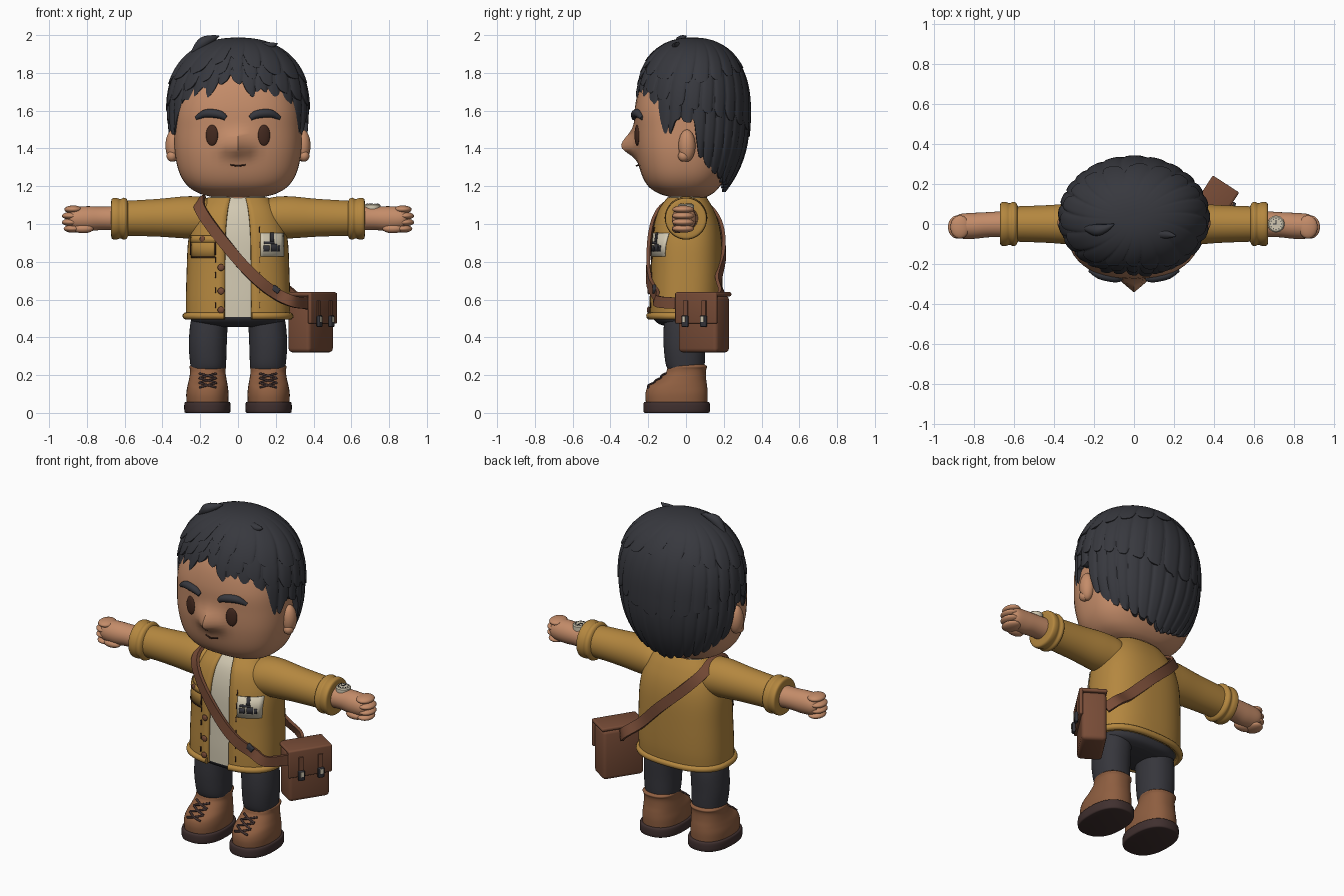
import bpy, bmesh
from math import sin, cos, pi, radians, atan2
from mathutils import Vector, Matrix

if "Cube" in bpy.data.objects:
    bpy.data.objects.remove(bpy.data.objects["Cube"])


def paint(name, code):
    """Material from an sRGB hex code, converted to linear."""
    srgb = [int(code[i:i + 2], 16) / 255 for i in (0, 2, 4)]
    rgba = [((c + 0.055) / 1.055) ** 2.4 for c in srgb] + [1]
    m = bpy.data.materials.new(name)
    m.use_nodes = True
    m.diffuse_color = rgba
    bsdf = m.node_tree.nodes["Principled BSDF"]
    bsdf.inputs["Base Color"].default_value = rgba
    bsdf.inputs["Roughness"].default_value = 0.8
    return m


skin, hair = paint("skin", "C48C69"), paint("hair black", "37383E")
ochre, denim = paint("ochre cloth", "B4873F"), paint("dark denim", "36363C")
tan, leather = paint("boot tan", "8E5E40"), paint("bag leather", "784C37")
rubber, cream = paint("dark rubber", "40302F"), paint("cream cloth", "D2C9B2")
brown = paint("eye brown", "43291F")


def finish(name, bm, mat, mirror=False, solid=None, angle=40):
    bmesh.ops.recalc_face_normals(bm, faces=bm.faces[:])
    me = bpy.data.meshes.new(name)
    bm.to_mesh(me)
    bm.free()
    me.materials.append(mat)
    me.shade_smooth()
    me.set_sharp_from_angle(angle=radians(angle))
    ob = bpy.data.objects.new(name, me)
    bpy.context.collection.objects.link(ob)
    if solid:
        mod = ob.modifiers.new("thickness", "SOLIDIFY")
        mod.thickness, mod.offset = solid
    if mirror:
        ob.modifiers.new("mirror", "MIRROR").use_mirror_merge = False
    return ob


def spline(rows, n=6):
    """Smooth curve through rows of any width."""
    out, last = [], len(rows) - 1
    for i in range(last):
        quad = [rows[min(max(i + k, 0), last)] for k in (-1, 0, 1, 2)]
        for k in range(n):
            t = k / n
            out.append(tuple(b + t / 2 * (c - a + t * (2 * a - 5 * b + 4 * c - d + t * (3 * (b - c) + d - a)))
                             for a, b, c, d in zip(*quad)))
    return out + [tuple(rows[-1])]


def lookup(rows, key):
    for a, b in zip(rows, rows[1:]):
        if a[0] <= key <= b[0]:
            t = (key - a[0]) / (b[0] - a[0])
            return [p + t * (q - p) for p, q in zip(a, b)]
    return rows[0] if key < rows[0][0] else rows[-1]


def oval(row, ang, e=2.5):
    z, cx, rx, yf, yb = row
    s, c = sin(ang), cos(ang)
    px = abs(s) ** (2 / e) * (1 if s > 0 else -1)
    py = abs(c) ** (2 / e) * (1 if c > 0 else -1)
    return Vector((cx + rx * px, (yf + yb) / 2 - (yb - yf) / 2 * py, z))


def front(rows, x, z, e=2.5):
    """Front y of a loft at x, z."""
    _, cx, rx, yf, yb = lookup(rows, z)
    u = min(abs(x - cx) / rx, 0.97)
    return (yf + yb) / 2 - (yb - yf) / 2 * (1 - u ** e) ** (1 / e)


def skin_rings(bm, rings, closed=True, caps=True):
    vs = [[bm.verts.new(p) for p in r] for r in rings]
    n = len(vs[0])
    for a, b in zip(vs, vs[1:]):
        for i in range(n if closed else n - 1):
            j = (i + 1) % n
            bm.faces.new((a[i], a[j], b[j], b[i]))
    if caps:
        bm.faces.new(vs[0])
        bm.faces.new(vs[-1])


def loft(name, rows, mat, e=2.5, gap=0, sideways=False, warp=None, caps=True, **kw):
    n = 48
    span = 2 * pi - 2 * gap
    angs = [gap + span * i / (n - 1 if gap else n) for i in range(n)]
    rings = [[oval(r, a, e) for a in angs] for r in rows]
    if sideways:
        rings = [[Vector((p.z, p.y, p.x)) for p in r] for r in rings]
    if warp:
        rings = [[warp(p) for p in r] for r in rings]
    bm = bmesh.new()
    skin_rings(bm, rings, not gap, caps and not gap)
    return finish(name, bm, mat, **kw)


def ball(name, loc, size, mat, yaw=0, **kw):
    bm = bmesh.new()
    m = Matrix.Translation(loc) @ Matrix.Rotation(yaw, 4, 'Z') @ Matrix.Diagonal((*size, 1))
    bmesh.ops.create_uvsphere(bm, u_segments=24, v_segments=14, radius=1, matrix=m)
    return finish(name, bm, mat, **kw)


def box(name, base, loc, size, mat, bevel=0.0):
    """Box placed in the frame of a base matrix."""
    bm = bmesh.new()
    bmesh.ops.create_cube(bm, size=1, matrix=base @ Matrix.Translation(loc) @ Matrix.Diagonal((*size, 1)))
    if bevel:
        bmesh.ops.bevel(bm, geom=bm.edges[:], offset=bevel, segments=3, profile=0.5, affect='EDGES')
    return finish(name, bm, mat)


def tube(name, pts, mat, mirror=False):
    """Round tube through points (x, y, z, radius)."""
    rings, pts = [], spline(pts)
    for i, p in enumerate(pts):
        d = Vector(pts[min(i + 1, len(pts) - 1)][:3]) - Vector(pts[max(i - 1, 0)][:3])
        side = d.cross((0.1, 0.9, 0.2)).normalized()
        up = side.cross(d).normalized()
        rings.append([Vector(p[:3]) + p[3] * (side * cos(k * pi / 5) + up * sin(k * pi / 5)) for k in range(10)])
    bm = bmesh.new()
    skin_rings(bm, rings)
    return finish(name, bm, mat, mirror)


# Head with a soft nose, neck
face = spline([(1.14, 0, .12, -.07, .1), (1.16, 0, .2, -.14, .14), (1.2, 0, .265, -.2, .18),
               (1.27, 0, .31, -.238, .22), (1.38, 0, .335, -.262, .25), (1.5, 0, .338, -.27, .26),
               (1.62, 0, .33, -.27, .27), (1.75, 0, .29, -.235, .25), (1.86, 0, .2, -.16, .18), (1.9, 0, .1, -.1, .1)])


def nose(p):
    if p.y < 0:
        drop = (p.z - 1.41) / (.075 if p.z > 1.41 else .05)
        p.y -= .078 * 2.718 ** -((p.x / .06) ** 2 + drop ** 2)
    return p


loft("head", face, skin, warp=nose)
loft("neck", [(1.04, 0, .13, -.1, .11), (1.18, 0, .13, -.09, .11)], skin, e=2)
ball("ears", (.342, .005, 1.415), (.042, .045, .085), skin, mirror=True)
ball("ear_lobes", (.35, -.012, 1.36), (.028, .03, .03), skin, mirror=True)
ball("eyes", (.138, front(face, .138, 1.47) - .001, 1.47), (.033, .012, .055), brown, yaw=.25, mirror=True)
tube("eyebrows", [(x, front(face, x, z) - .003, z, r) for x, z, r in
                  ((.065, 1.56, .014), (.1, 1.58, .022), (.17, 1.585, .022), (.222, 1.56, .01))], hair, mirror=True)
tube("mouth", [(x, front(face, x, 1.31) - .003 - .01 * (x == 0), 1.308 + abs(x) / 8, .004) for x in (-.04, 0, .04)], brown)

# Hair in three overlapping layers of locks
hairline = [(0, 1.77), (12, 1.72), (20, 1.66), (26, 1.72), (36, 1.65), (46, 1.66), (56, 1.56), (64, 1.46),
            (70, 1.47), (75, 1.55), (92, 1.53), (96, 1.36), (110, 1.28), (135, 1.22), (180, 1.17)]
middle = [(0, 1.82), (30, 1.74), (60, 1.66), (95, 1.6), (180, 1.46)]
crown = [(0, 1.88), (40, 1.79), (90, 1.74), (180, 1.84)]


def hair_layer(name, table, size, lobes, depth):
    top, seg, steps = 1.6 + .385 * size, 288, 30
    rings = []
    for k in range(1, steps + 2):
        t, ring = min(k / steps, 1), []
        for i in range(seg):
            th = 2 * pi * i / seg - pi
            a = min(abs(th + .12 * cos(th)), pi) * 180 / pi
            wave = abs(sin(lobes * th / 2 + .6 * sin(3 * th) + 2 * t))
            low = lookup(table, a)[1] + depth * (1 - wave) ** 2
            z = top - (top - low) * (1 - cos(t * pi / 2))
            if z > 1.6:
                s = max(1 - ((z - 1.6) / (top - 1.6)) ** 2.3, 0) ** (1 / 2.3)
            else:
                s = 1 - ((1.6 - z) / .6) ** 2.6
            s *= size - .03 * t * (1 - wave) ** 2
            if k > steps:
                s *= .88
            ring.append(Vector((.385 * s * sin(th), .033 - .314 * s * cos(th), z)))
        rings.append(ring)
    bm = bmesh.new()
    skin_rings(bm, rings, caps=False)
    bm.verts.ensure_lookup_table()
    bm.faces.new(bm.verts[:seg])
    finish(name, bm, hair, angle=50)


hair_layer("hair_base", hairline, .975, 30, .03)
hair_layer("hair_middle", middle, .99, 24, .06)
hair_layer("hair_crown", crown, 1.005, 18, .05)
tube("hair_tuft", [(-.25, -.02, 1.89, .01), (-.19, -.03, 1.955, .03), (-.14, -.02, 1.98, .02), (-.1, 0, 1.995, .003)], hair)
tube("hair_flick", [(.08, -.04, 1.94, .02), (.15, -.05, 1.94, .025), (.21, -.06, 1.955, .003)], hair)

# Shirt and open jacket
torso = spline([(.5, 0, .275, -.195, .18), (.6, 0, .276, -.195, .19), (.75, 0, .272, -.19, .193), (.9, 0, .265, -.186, .19),
                (1.0, 0, .245, -.172, .175), (1.08, 0, .21, -.145, .145), (1.14, 0, .16, -.1, .11)])
loft("shirt", [(z + .008, x, r - .02, f + .016, b - .02) for z, x, r, f, b in torso], cream)
loft("jacket", torso, ochre, gap=.185, solid=(.022, -1))
hem = [oval(torso[0], .19 + (2 * pi - .38) * i / 24) for i in range(25)]
tube("jacket_hem", [(p.x, p.y, .513, .019) for p in hem], ochre)

# Sleeves, cuffs, hands
loft("sleeves", spline([(.1, 1.02, .07, -.07, .07), (.16, 1.03, .105, -.11, .11), (.26, 1.035, .112, -.108, .108),
                        (.42, 1.033, .1, -.095, .095), (.6, 1.03, .092, -.088, .088)]), ochre, e=2, sideways=True, mirror=True)
loft("cuffs", spline([(x, 1.028, r, -r, r) for x, r in ((.58, .085), (.59, .105), (.605, .111), (.622, .104), (.64, .109),
                                                       (.66, .109), (.67, .1), (.672, .07))], 4), ochre, e=2, sideways=True, mirror=True)
loft("forearms", spline([(.6, 1.03, .066, -.068, .068), (.72, 1.03, .062, -.066, .06), (.8, 1.028, .066, -.074, .056),
                         (.87, 1.028, .06, -.072, .05), (.9, 1.028, .035, -.05, .03)]), skin, e=2, sideways=True, mirror=True)
for i, reach in enumerate((.872, .884, .884, .875)):
    ball("finger", (reach, -.015, 1.077 - .034 * i), (.048, .058, .021), skin, mirror=True)
ball("thumbs", (.82, -.045, .975), (.055, .03, .024), skin, mirror=True)

# Wrist watch
wrist = Matrix.Translation((.712, 0, 1.096))
loft("watch", [(z, .712, r, -r, r) for z, r in ((1.07, .042), (1.1, .042), (1.106, .036))], cream, e=2)
for i in range(12):
    box("watch_tick", wrist @ Matrix.Rotation(i * pi / 6, 4, 'Z'), (0, .028, .011), (.004, .006, .004), denim)
box("watch_hour_hand", wrist, (-.006, 0, .011), (.018, .005, .004), denim)
box("watch_minute_hand", wrist, (0, .01, .011), (.005, .022, .004), denim)


def plate(name, x, z, w, h, mat, lift=.004):
    """Thin plate that hugs the jacket front."""
    bm = bmesh.new()
    xs = [x + w * (i / 8 - .5) for i in range(9)]
    skin_rings(bm, [[(a, front(torso, a, b) - lift, b) for a in xs] for b in (z - h / 2, z, z + h / 2)], False, False)
    finish(name, bm, mat, solid=(.006, 0))


# Pocket, patch, buttons and stitches
plate("pocket", -.185, .875, .125, .11, ochre)
plate("pocket_flap", -.185, .92, .135, .035, ochre, .008)
for x in (-.25, -.12):
    plate("pocket_side_stitch", x, .875, .005, .08, brown)
plate("pocket_seam", -.185, .825, .12, .006, brown, .006)
plate("patch", .18, .89, .12, .125, cream)
for x, z, w, h in ((.18, .925, .018, .06), (.165, .9, .055, .014), (.15, .87, .03, .03), (.19, .875, .03, .04), (.215, .87, .012, .03)):
    plate("patch_mark", x, z, w, h, denim, .008)
for i in range(6):
    for x in (-.12, .115):
        plate("placket_stitch", x, .57 + .08 * i, .004, .03, brown, .002)
for x, z in ((-.185, .92), (-.09, .77), (-.09, .645), (-.09, .545)):
    ball("button", (x, front(torso, x, z) - .008, z), (.018, .008, .018), leather)

# Trousers and boots
loft("hips", spline([(.455, 0, .15, -.09, .1), (.475, 0, .235, -.15, .14), (.52, 0, .252, -.178, .155), (.6, 0, .24, -.15, .15)]), denim)
loft("trouser_legs", spline([(.2, .16, .085, -.075, .085), (.25, .158, .094, -.105, .098), (.35, .16, .1, -.118, .102),
                             (.45, .155, .1, -.118, .105), (.54, .14, .1, -.11, .1)]), denim, e=2.2, mirror=True)
boot = spline([(.05, .162, .11, -.212, .113), (.1, .162, .112, -.215, .115), (.14, .161, .107, -.2, .112), (.175, .16, .1, -.15, .107),
               (.21, .16, .094, -.11, .105), (.23, .16, .094, -.1, .107), (.245, .16, .097, -.09, .112), (.255, .16, .088, -.08, .1)])
loft("boots", boot, tan, e=2.3, mirror=True)
loft("boot_soles", spline([(0, .162, .115, -.218, .118), (.008, .162, .122, -.225, .126), (.05, .162, .122, -.225, .126),
                           (.058, .162, .115, -.218, .118)], 3), rubber, e=2.4, mirror=True)
for z in (.135, .16, .185):
    for s in (-1, 1):
        tube("boot_lace", [(.16 + s * k * .045, front(boot, .16 + s * k * .045, z + .012 * (k + 1), 2.3) - .005,
                            z + .012 * (k + 1), .006) for k in (-1, 0, 1)], rubber, mirror=True)

# Satchel
bag = Matrix.Translation((.385, .095, 0)) @ Matrix.Rotation(radians(57), 4, 'Z')
box("bag_body", bag, (0, 0, .47), (.245, .14, .3), leather, .022)
box("bag_flap", bag, (0, -.074, .555), (.26, .022, .165), leather, .008)
box("bag_lid", bag, (0, -.005, .628), (.26, .155, .022), leather, .009)
for x in (-.058, .058):
    box("bag_tab", bag, (x, -.088, .53), (.026, .009, .13), leather)
    box("bag_buckle", bag, (x, -.094, .485), (.036, .018, .06), denim, .005)
    box("buckle_plate", bag, (x, -.104, .495), (.018, .006, .028), cream)

# Shoulder strap around the body
path = [(.33, .15, .58), (.28, .19, .63)]
path += [(x, -front([(z, c, r, -b, -f) for z, c, r, f, b in torso], x, z) + .01, z)
         for x, z in ((.18, .71), (.04, .85), (-.1, .98))]
path += [(-.19, .12, 1.08), (-.2, 0, 1.135), (-.2, -.125, 1.08)]
path += [(x, front(torso, x, z) - .012, z) for x, z in ((-.12, .96), (.01, .8), (.12, .69), (.21, .625))]
path += [(.29, -.15, .59), (.36, -.05, .58), (.4, .02, .57)]
path = [Vector(p) for p in spline(path)]
rings = []
for i, p in enumerate(path):
    run = (path[min(i + 1, len(path) - 1)] - path[max(i - 1, 0)]).normalized()
    out = Vector((p.x * .45, p.y, max(p.z - 1, 0))).normalized()
    wide = run.cross(out).normalized() * .03
    out = wide.cross(run).normalized() * .009
    rings.append([p + wide - out, p + wide + out, p - wide + out, p - wide - out])
bm = bmesh.new()
skin_rings(bm, rings)
finish("bag_strap", bm, leather)
box("strap_buckle", Matrix.Translation((.2, front(torso, .2, .65) - .016, .655)) @ Matrix.Rotation(.6, 4, 'Y'),
    (0, 0, 0), (.045, .02, .03), denim, .004)
